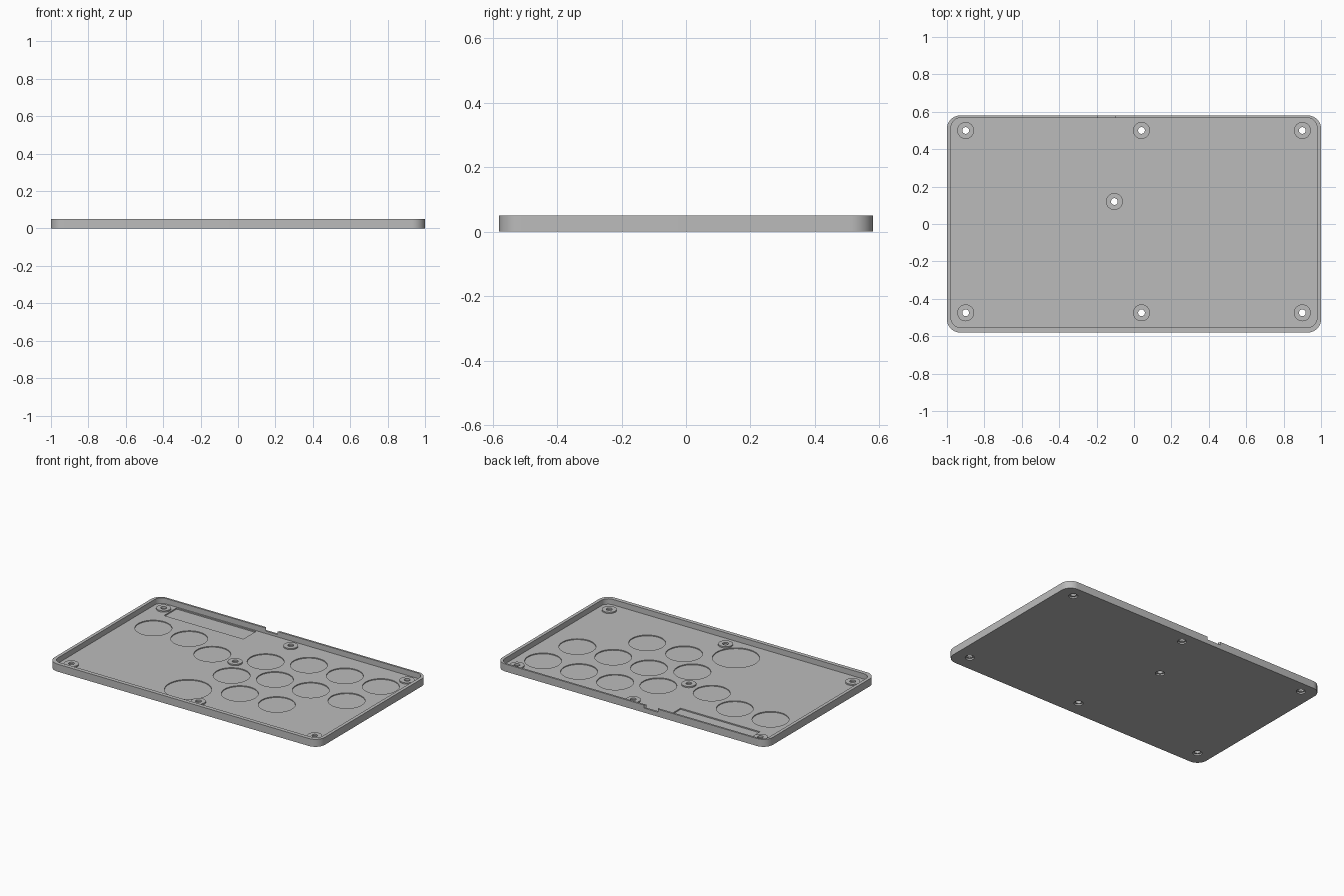
import bpy, bmesh
from math import cos, sin, pi, radians

cube = bpy.data.objects.get("Cube")
if cube:
    bpy.data.objects.remove(cube, do_unlink=True)

grey = bpy.data.materials.new("matte_grey")
grey.use_nodes = True
colour = (0.5, 0.5, 0.5, 1)
grey.diffuse_color = colour
grey.node_tree.nodes["Principled BSDF"].inputs["Base Color"].default_value = colour

HEIGHT, FLOOR, BOSS_TOP = 0.05, 0.0135, 0.022


def circle(x, y, r, n=48):
    return [(x + r * cos(2 * pi * i / n), y + r * sin(2 * pi * i / n)) for i in range(n)]


def rounded_rect(x0, x1, y0, y1, r, steps=10):
    corners = [(x1 - r, y1 - r), (x0 + r, y1 - r), (x0 + r, y0 + r), (x1 - r, y0 + r)]
    points = []
    for k, (cx, cy) in enumerate(corners):
        for i in range(steps + 1):
            a = (k + i / steps) * pi / 2
            points.append((cx + r * cos(a), cy + r * sin(a)))
    return points


def prisms(name, outlines, z0, z1):
    """One object holding an upright prism for each outline."""
    bm = bmesh.new()
    for outline in outlines:
        low = [bm.verts.new((x, y, z0)) for x, y in outline]
        high = [bm.verts.new((x, y, z1)) for x, y in outline]
        n = len(low)
        bm.faces.new(low[::-1])
        bm.faces.new(high)
        for i in range(n):
            j = (i + 1) % n
            bm.faces.new((low[i], low[j], high[j], high[i]))
    mesh = bpy.data.meshes.new(name)
    bm.to_mesh(mesh)
    bm.free()
    mesh.materials.append(grey)
    obj = bpy.data.objects.new(name, mesh)
    bpy.context.collection.objects.link(obj)
    return obj


def activate(obj):
    bpy.ops.object.select_all(action='DESELECT')
    obj.select_set(True)
    bpy.context.view_layer.objects.active = obj


def cut(obj, cutter):
    cutter.hide_render = True
    mod = obj.modifiers.new("cut", 'BOOLEAN')
    mod.operation = 'DIFFERENCE'
    mod.solver = 'EXACT'
    mod.object = cutter
    activate(obj)
    bpy.ops.object.modifier_apply(modifier=mod.name)


def finish(obj):
    activate(obj)
    bpy.ops.object.shade_smooth_by_angle(angle=radians(30))


# Screw positions, shared by the bosses and the holes
screws = [(x, y) for x in (-0.9, 0.04, 0.9) for y in (-0.475, 0.5)] + [(-0.105, 0.12)]

# Round button clearances in the floor
buttons = [(-0.795, 0.242), (-0.53, 0.242), (-0.288, 0.14), (0.038, 0.238),
           (0.282, 0.346), (0.548, 0.346), (0.814, 0.346),
           (-0.016, -0.044), (0.231, 0.06), (0.496, 0.06), (0.761, 0.06),
           (0.173, -0.227), (0.446, -0.227)]
recesses = [circle(x, y, 0.112) for x, y in buttons] + [circle(-0.118, -0.359, 0.143)]

# Cutters
cavity = prisms("cavity_cutter", [rounded_rect(-0.978, 0.978, -0.553, 0.567, 0.05)], FLOOR, 0.1)
wells = prisms("button_recess_cutter", recesses, FLOOR - 0.006, 0.03)
board = prisms("board_recess_cutter",
               [[(-0.845, 0.425), (-0.258, 0.425), (-0.258, 0.558), (-0.845, 0.558)]],
               FLOOR - 0.008, 0.03)
bores = prisms("screw_hole_cutter", [circle(x, y, 0.018, 32) for x, y in screws], -0.05, 0.1)
sinks = prisms("counterbore_cutter", [circle(x, y, 0.028, 32) for x, y in screws], -0.05, 0.01)
notch = prisms("port_notch_cutter",
               [[(-0.19, 0.55), (-0.104, 0.55), (-0.104, 0.568), (-0.088, 0.59),
                 (-0.206, 0.59), (-0.19, 0.568)]], 0.03, 0.1)

# Tray: rounded slab, hollowed and drilled
tray = prisms("tray", [rounded_rect(-1, 1, -0.58, 0.58, 0.07)], 0, HEIGHT)
for cutter in (cavity, wells, board, notch, bores, sinks):
    cut(tray, cutter)
finish(tray)

# Raised ring around each screw hole
for i, (x, y) in enumerate(screws):
    boss = prisms(f"screw_boss_{i + 1}", [circle(x, y, 0.045)], FLOOR, BOSS_TOP)
    cut(boss, bores)
    finish(boss)

for cutter in (cavity, wells, board, notch, bores, sinks):
    bpy.data.objects.remove(cutter, do_unlink=True)
